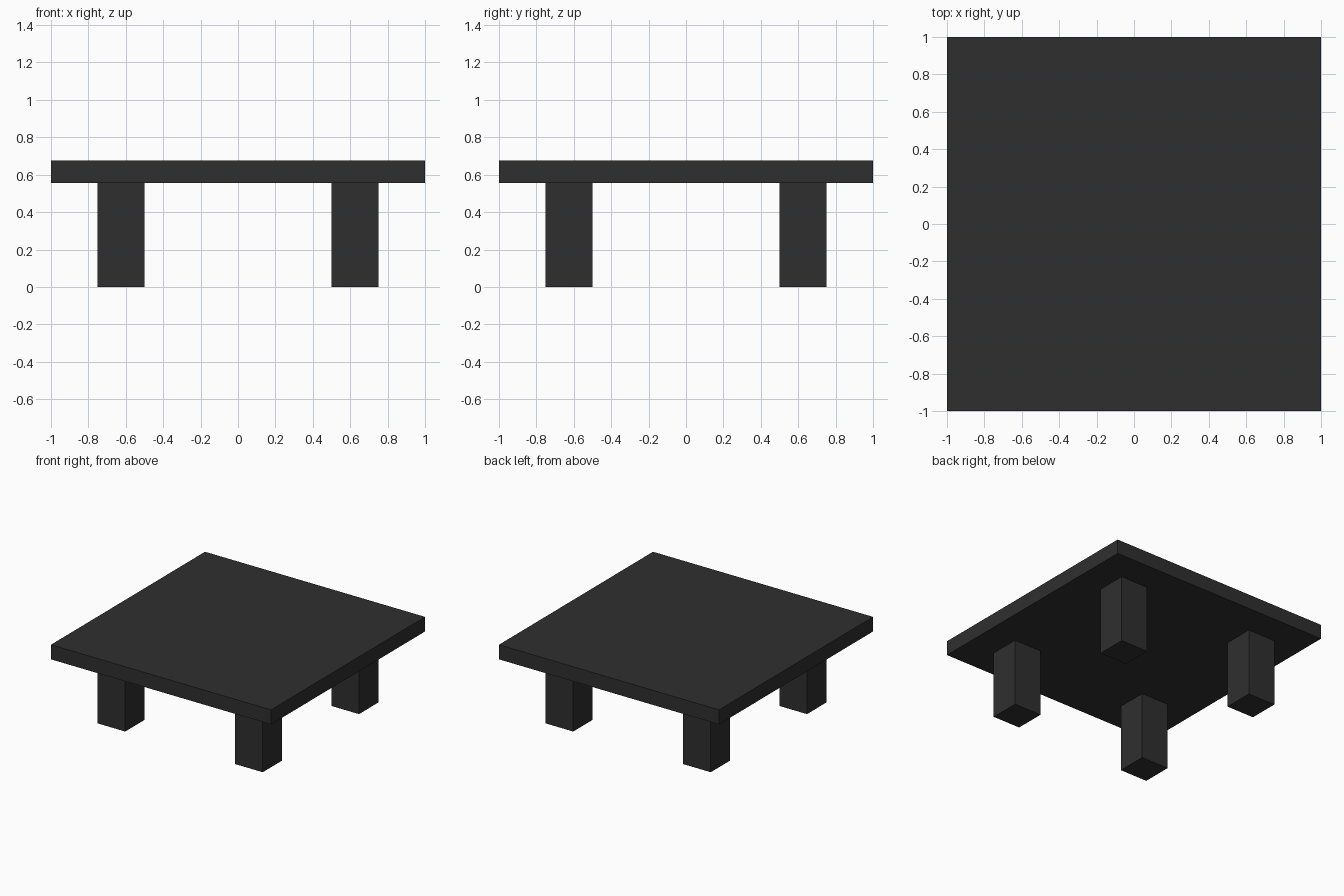
import bpy

if "Cube" in bpy.data.objects:
    bpy.data.objects.remove(bpy.data.objects["Cube"])

# One dark charcoal colour for the whole table
charcoal = bpy.data.materials.new("charcoal")
charcoal.diffuse_color = (0.028, 0.028, 0.028, 1.0)
charcoal.use_nodes = True
charcoal.node_tree.nodes["Principled BSDF"].inputs["Base Color"].default_value = charcoal.diffuse_color

TOP_Z, UNDER_Z = 0.675, 0.555
LEG_WIDTH, LEG_CENTRE = 0.25, 0.625


def box(name, x, y, z0, z1, width):
    """Square-plan box between two heights."""
    bpy.ops.mesh.primitive_cube_add(size=1, location=(x, y, (z0 + z1) / 2))
    obj = bpy.context.object
    obj.name = name
    obj.scale = (width, width, z1 - z0)
    bpy.ops.object.transform_apply(location=False, rotation=False, scale=True)
    obj.data.materials.append(charcoal)
    return obj


# Square table top
box("table_top", 0, 0, UNDER_Z, TOP_Z, 2.0)

# Four square legs, set in from the corners
for y_name, sy in (("front", -1), ("back", 1)):
    for x_name, sx in (("left", -1), ("right", 1)):
        box(f"{y_name}_{x_name}_leg", sx * LEG_CENTRE, sy * LEG_CENTRE,
            0, UNDER_Z, LEG_WIDTH)
